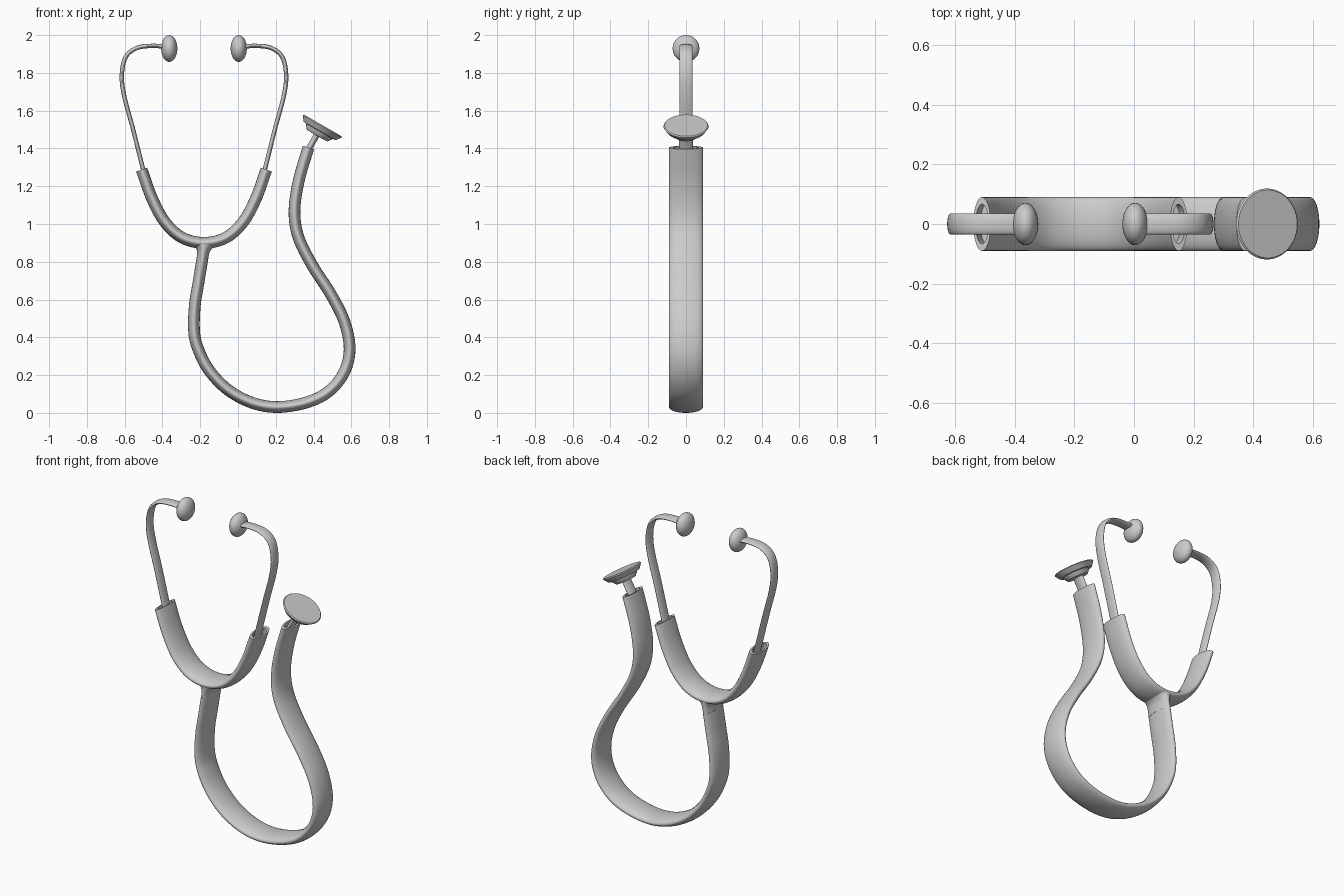
import bpy, bmesh, math
from mathutils import Vector, Matrix

if "Cube" in bpy.data.objects:
    bpy.data.objects.remove(bpy.data.objects["Cube"])

MID = -0.18          # symmetry line of the headset


def finish(name, bm, angle=40):
    bmesh.ops.recalc_face_normals(bm, faces=bm.faces)
    me = bpy.data.meshes.new(name)
    bm.to_mesh(me)
    bm.free()
    ob = bpy.data.objects.new(name, me)
    bpy.context.collection.objects.link(ob)
    bpy.ops.object.select_all(action='DESELECT')
    ob.select_set(True)
    bpy.context.view_layer.objects.active = ob
    bpy.ops.object.shade_smooth_by_angle(angle=math.radians(angle))
    return ob


def spline(pts, steps):
    """Catmull-Rom through the points, end points extended."""
    p = [Vector(q) for q in pts]
    p = [2 * p[0] - p[1]] + p + [2 * p[-1] - p[-2]]
    out = []
    for i in range(1, len(p) - 2):
        a, b, c, d = p[i - 1:i + 3]
        for k in range(steps):
            t = k / steps
            out.append(0.5 * (2 * b + (c - a) * t + (2 * a - 5 * b + 4 * c - d) * t ** 2
                              + (3 * b - a - 3 * c + d) * t ** 3))
    return out + [p[-2]]


def sweep(name, pts, half_y, hollow=0.0, steps=6, sides=32):
    """Sweep an ellipse along points (x, z, in-plane half width)."""
    path = spline(pts, steps)
    bm = bmesh.new()

    def ring(i, scale=1.0, shift=0.0):
        a, b = path[max(i - 1, 0)], path[min(i + 1, len(path) - 1)]
        t = Vector((b.x - a.x, b.y - a.y)).normalized()
        x, z, w = path[i]
        vs = []
        for k in range(sides):
            u = 2 * math.pi * k / sides
            c = w * scale * math.cos(u)
            vs.append(bm.verts.new((x - t.y * c + t.x * shift, half_y * scale * math.sin(u),
                                    z + t.x * c + t.y * shift)))
        return vs

    last = len(path) - 1
    rings = [ring(i) for i in range(last + 1)]
    if hollow:       # recessed bore at both ends
        rings = [ring(0, .74, hollow), ring(0, .74)] + rings + [ring(last, .74), ring(last, .74, -hollow)]
    for r, s in zip(rings, rings[1:]):
        for k in range(sides):
            j = (k + 1) % sides
            bm.faces.new((r[k], r[j], s[j], s[k]))
    bm.faces.new(rings[0])
    bm.faces.new(rings[-1])
    return finish(name, bm)


def with_width(pts, w):
    return [(x, z, w) for x, z in pts]


# long flexible hose
hose = [(.373, 1.405), (.323, 1.235), (.299, 1.07), (.320, .93), (.394, .78), (.489, .632),
        (.563, .484), (.591, .336), (.559, .209), (.473, .108), (.352, .052), (.204, .031),
        (.071, .055), (-.056, .124), (-.156, .23), (-.214, .347), (-.233, .442),
        (-.228, .574), (-.209, .69), (-.188, .82)]
sweep("hose", with_width(hose, .031), .09, hollow=.03)

# flared junction below the yoke
sweep("hose_junction", [(-.190, .80, .031), (-.186, .835, .031), (-.183, .86, .036),
                        (-.181, .88, .052), (-.18, .893, .075)], .089)

# U shaped yoke
half = [(-.51, 1.288), (-.457, 1.14), (-.388, 1.012), (-.296, .928)]
yoke = half + [(MID, .9)] + [(2 * MID - x, z) for x, z in reversed(half)]
sweep("yoke", with_width(yoke, .031), .09, hollow=.05)

# metal ear tubes and ear tips, mirrored
ear = [(-.475, 1.19), (-.505, 1.3), (-.555, 1.5), (-.603, 1.68), (-.615, 1.79), (-.594, 1.885),
       (-.535, 1.932), (-.455, 1.943), (-.375, 1.938)]
for side in ("left", "right"):
    flip = (lambda x: x) if side == "left" else (lambda x: 2 * MID - x)
    sweep("ear_tube_" + side, [(flip(x), z, .0115) for x, z in ear], .035)
    bm = bmesh.new()
    bmesh.ops.create_uvsphere(bm, u_segments=32, v_segments=16, radius=1)
    bmesh.ops.transform(bm, verts=bm.verts, matrix=Matrix.Translation((flip(-.364), 0, 1.929))
                        @ Matrix.Diagonal((.043, .071, .071, 1)))
    finish("ear_tip_" + side, bm)

# chest piece stem
sweep("chest_stem", with_width([(.355, 1.36), (.385, 1.415), (.425, 1.485)], .016), .037)

# chest piece disc: lathe a profile, then tilt
profile = [(0, 0), (.114, 0), (.119, -.006), (.098, -.034), (.08, -.036), (.078, -.042),
           (.062, -.062), (0, -.064)]
bm = bmesh.new()
vs = [bm.verts.new((r, 0, h)) for r, h in profile]
es = [bm.edges.new(e) for e in zip(vs, vs[1:])]
bmesh.ops.spin(bm, geom=vs + es, cent=(0, 0, 0), axis=(0, 0, 1), angle=2 * math.pi, steps=48)
bmesh.ops.remove_doubles(bm, verts=bm.verts, dist=1e-5)
bmesh.ops.transform(bm, verts=bm.verts, matrix=Matrix.Translation((.449, 0, 1.522))
                    @ Matrix.Rotation(math.radians(30), 4, 'Y'))
finish("chest_disc", bm, 25)
